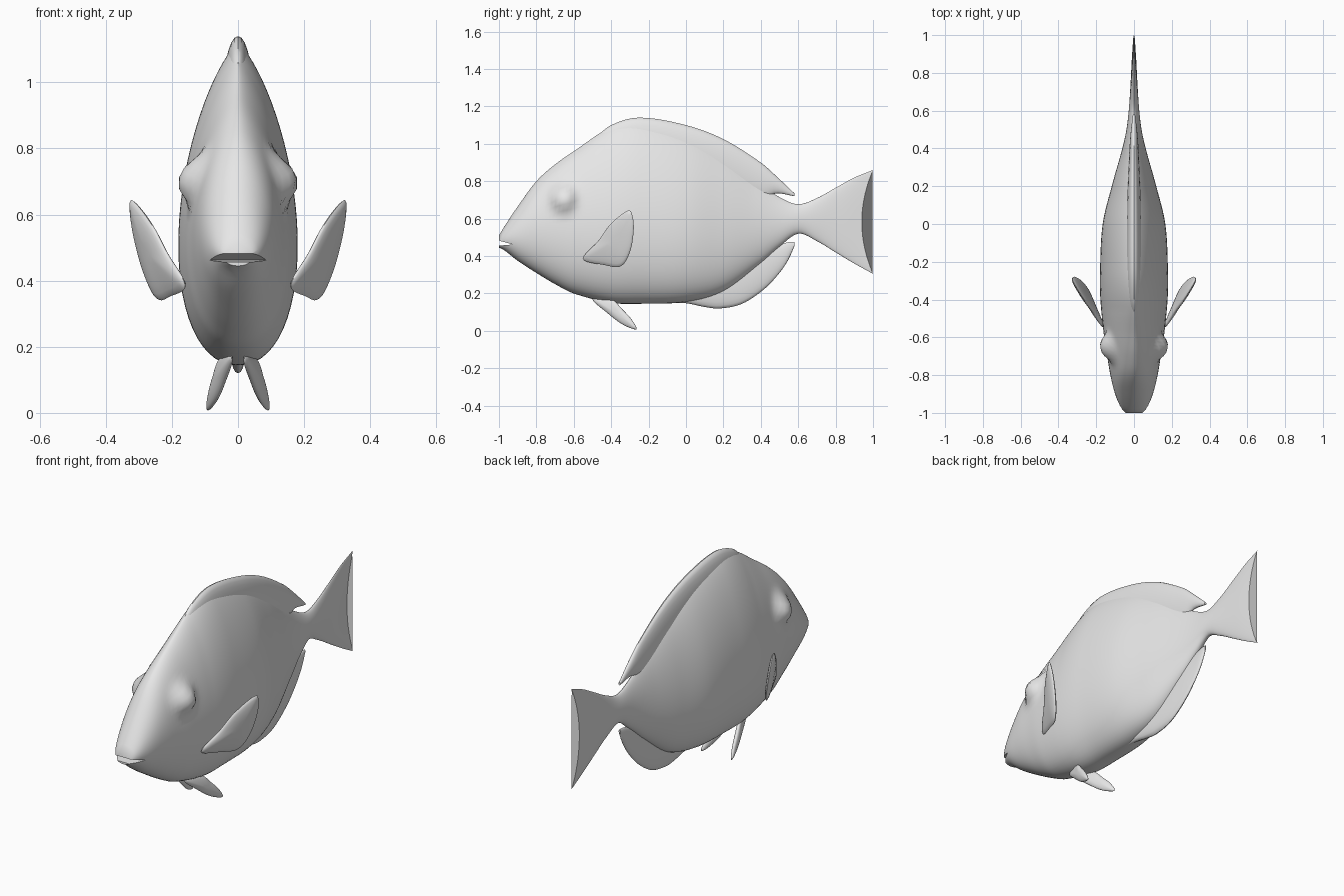
import bpy
import math
from mathutils import Vector

cube = bpy.data.objects.get("Cube")
if cube:
    bpy.data.objects.remove(cube, do_unlink=True)

GREY = (0.8, 0.8, 0.8, 1)
skin = bpy.data.materials.new("plain_grey")
skin.use_nodes = True
skin.diffuse_color = GREY
skin.node_tree.nodes["Principled BSDF"].inputs["Base Color"].default_value = GREY


def make(name, verts, faces):
    mesh = bpy.data.meshes.new(name)
    mesh.from_pydata(verts, [], faces)
    mesh.materials.append(skin)
    obj = bpy.data.objects.new(name, mesh)
    bpy.context.collection.objects.link(obj)
    # consistent outward normals
    import bmesh
    bm = bmesh.new()
    bm.from_mesh(mesh)
    bmesh.ops.recalc_face_normals(bm, faces=bm.faces)
    bm.to_mesh(mesh)
    bm.free()
    return obj


def activate(obj):
    bpy.ops.object.select_all(action='DESELECT')
    obj.select_set(True)
    bpy.context.view_layer.objects.active = obj


def smooth(obj, angle=45):
    activate(obj)
    bpy.ops.object.shade_smooth_by_angle(angle=math.radians(angle))


def sample(table, y):
    """Smooth interpolation of the station rows at length position y."""
    n = len(table)

    def slope(i, c):
        a, b = table[max(i - 1, 0)], table[min(i + 1, n - 1)]
        return (b[c] - a[c]) / (b[0] - a[0])

    i = 0
    while i < n - 2 and y > table[i + 1][0]:
        i += 1
    a, b = table[i], table[i + 1]
    h = b[0] - a[0]
    u = (y - a[0]) / h
    out = []
    for c in range(1, len(a)):
        d = b[c] - a[c]
        m0, m1 = slope(i, c) * h, slope(i + 1, c) * h
        out.append(a[c] + u * m0 + u * u * (3 * d - 2 * m0 - m1) + u ** 3 * (m0 + m1 - 2 * d))
    return out


def loft(name, table, rings, sides, power, tweak=None):
    """Skin of upright leaf-shaped sections; rows are y, top, bottom, half width."""
    verts, faces = [], []
    y0, y1 = table[0][0], table[-1][0]
    for r in range(rings):
        y = y0 + (y1 - y0) * r / (rings - 1)
        top, bottom, width = sample(table, y)
        low, high = 0.45, power(y)
        peak = low / (low + high)
        norm = peak ** low * (1 - peak) ** high
        for k in range(sides):
            angle = 2 * math.pi * k / sides
            t = min(max((1 - math.cos(angle)) / 2, 0), 1)
            x = width * t ** low * (1 - t) ** high / norm
            if k * 2 > sides:
                x = -x
            v = Vector((x, y, bottom + (top - bottom) * t))
            verts.append(tweak(v, t) if tweak else v)
    for r in range(rings - 1):
        for k in range(sides):
            a, b = r * sides + k, r * sides + (k + 1) % sides
            faces.append((a, b, b + sides, a + sides))
    faces.append(tuple(range(sides)))
    faces.append(tuple(range((rings - 1) * sides, rings * sides)))
    return make(name, verts, faces)


def paddle(name, outline, place, thick, side):
    """Lens-shaped fin from a smoothed closed outline in the y-z plane."""
    n, steps, loop = len(outline), 6, []
    for i in range(n):
        p = [Vector(outline[(i + j) % n]) for j in (-1, 0, 1, 2)]
        for s in range(steps):
            u = s / steps
            loop.append(p[1] + (p[2] - p[0]) * u / 2
                        + (p[0] - p[1] * 2.5 + p[2] * 2 - p[3] / 2) * u * u
                        + (p[1] * 3 - p[0] - p[2] * 3 + p[3]) / 2 * u ** 3)
    mid = sum(loop, Vector((0, 0))) / len(loop)
    count, verts, faces = len(loop), [], []
    radii = [math.sin(math.pi * k / 12) for k in range(1, 12)]
    for k, r in enumerate(radii):
        half = thick * math.cos(math.pi * (k + 1) / 12)
        for q in loop:
            p = mid + (q - mid) * r
            verts.append((side * (place(p.x, p.y) + half), p.x, p.y))
    for k in range(len(radii) - 1):
        for i in range(count):
            j = (i + 1) % count
            a = k * count
            faces.append((a + i, a + j, a + count + j, a + count + i))
    faces.append(tuple(range(count)))
    faces.append(tuple(range(len(verts) - count, len(verts))))
    smooth(make(name, verts, faces), 60)


# Body and tail: eye bumps swell the head, the tail edge is hollowed
def shape_body(v, t):
    d = math.hypot(v.y + 0.655, v.z - 0.71)
    if abs(v.x) > 0.01:
        v.x += math.copysign(0.052 * math.exp(-(d / 0.065) ** 3), v.x)
    if v.y > 0.6:
        v.y -= 0.06 * ((v.y - 0.6) / 0.4) ** 2 * (1 - (2 * t - 1) ** 2)
    return v


def body_power(y):
    fade = min(max((abs(y + 0.05) - 0.4) / 0.4, 0), 1)
    return 0.75 - 0.22 * fade


body = loft("body", [
    (-1, .51, .445, .045), (-.97, .56, .43, .07), (-.9, .665, .375, .1),
    (-.8, .8, .31, .125), (-.7, .89, .25, .142), (-.6, .96, .2, .158),
    (-.4, 1.09, .15, .178), (-.25, 1.115, .145, .18), (0, 1.05, .155, .166),
    (.2, .94, .21, .118), (.4, .785, .36, .062), (.5, .715, .45, .04),
    (.6, .677, .52, .028), (.7, .71, .48, .021), (.8, .765, .42, .016),
    (.9, .82, .36, .012), (1, .86, .305, .007)], 100, 64, body_power, shape_body)

# Mouth slit, cut with a thin wedge
profile = [(-.925, .462), (-1.05, .452), (-1.05, .496)]
wedge = make("mouth_cutter", [(x, y, z) for x in (-.2, .2) for y, z in profile],
             [(0, 1, 2), (3, 4, 5), (0, 1, 4, 3), (1, 2, 5, 4), (2, 0, 3, 5)])
wedge.hide_render = True
activate(body)
cut = body.modifiers.new("mouth", 'BOOLEAN')
cut.operation = 'DIFFERENCE'
cut.solver = 'EXACT'
cut.object = wedge
bpy.ops.object.modifier_apply(modifier=cut.name)
bpy.data.objects.remove(wedge, do_unlink=True)
smooth(body)

# Dorsal and anal fins, rooted inside the body and free at the rear tip
smooth(loft("dorsal_fin", [
    (-.5, 1.02, .85, .02), (-.4, 1.1, .85, .035), (-.25, 1.14, .85, .042),
    (0, 1.1, .82, .04), (.2, 1.025, .76, .034), (.4, .9, .7, .024),
    (.48, .83, .735, .018), (.58, .735, .72, .006)],
    50, 24, lambda y: 0.5))
smooth(loft("anal_fin", [
    (-.1, .16, .15, .01), (0, .24, .148, .022), (.1, .32, .128, .026),
    (.18, .36, .12, .026), (.3, .4, .145, .023), (.42, .44, .225, .018),
    (.5, .46, .31, .013), (.55, .475, .385, .01), (.58, .475, .455, .005)],
    40, 24, lambda y: 0.5))

# Paired fins
pectoral = [(-.55, .385), (-.44, .353), (-.35, .345), (-.3, .42), (-.28, .53),
            (-.285, .61), (-.31, .643), (-.4, .575), (-.47, .48)]
pelvic = [(-.5, .17), (-.42, .095), (-.34, .035), (-.265, .008),
          (-.29, .06), (-.34, .115), (-.4, .17)]
for label, side in (("left", 1), ("right", -1)):
    paddle(label + "_pectoral_fin", pectoral,
           lambda y, z: .17 + .46 * (y + .53) + .19 * (z - .39), .02, side)
    paddle(label + "_pelvic_fin", pelvic,
           lambda y, z: .025 + .31 * (y + .48), .016, side)
